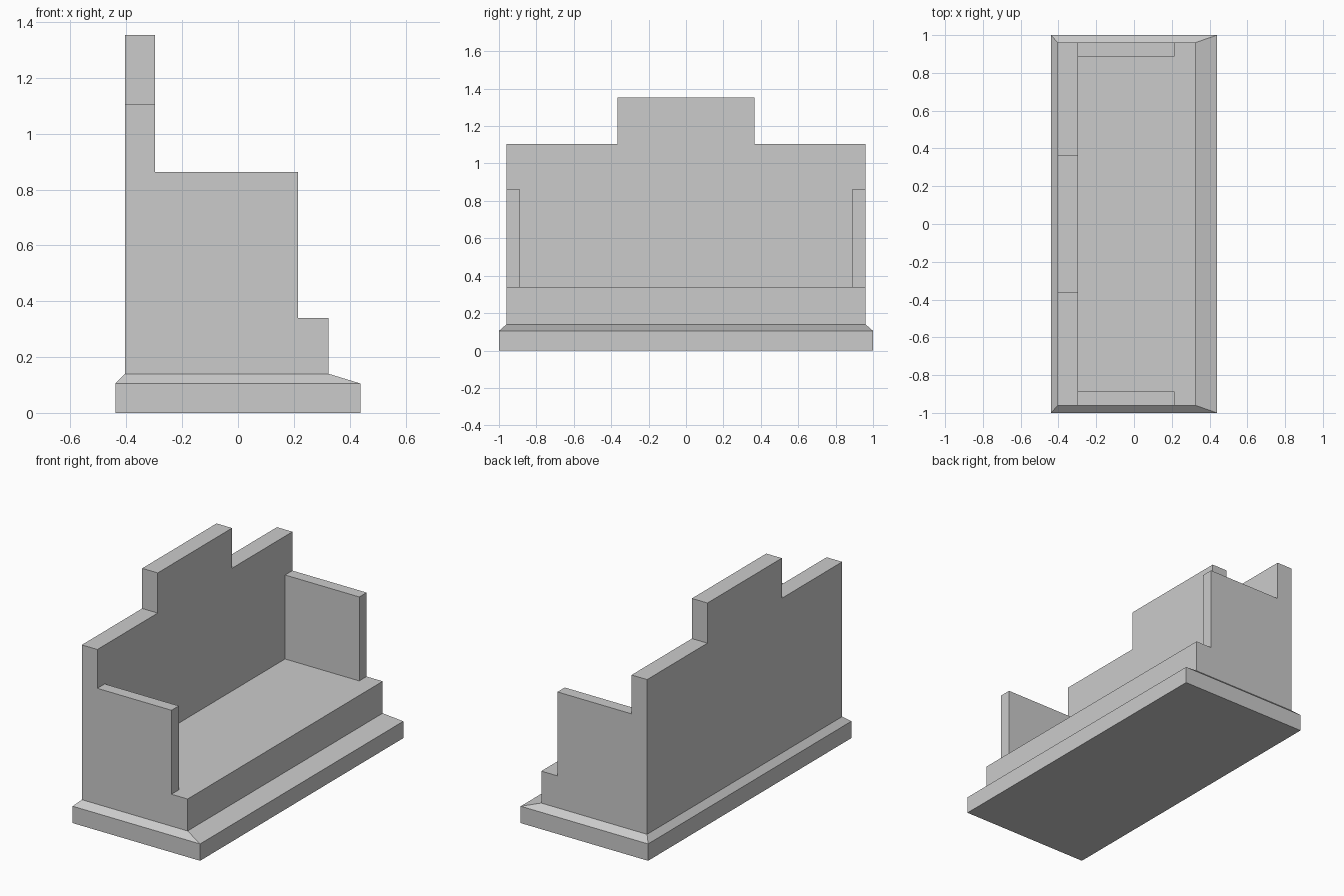
import bpy, bmesh

if "Cube" in bpy.data.objects:
    bpy.data.objects.remove(bpy.data.objects["Cube"])


def finish(name, bm):
    bmesh.ops.recalc_face_normals(bm, faces=bm.faces)
    mesh = bpy.data.meshes.new(name)
    bm.to_mesh(mesh)
    bm.free()
    obj = bpy.data.objects.new(name, mesh)
    bpy.context.collection.objects.link(obj)
    return obj


def loft(name, rings):
    """Closed solid through equal-length rings of points."""
    bm = bmesh.new()
    loops = [[bm.verts.new(p) for p in ring] for ring in rings]
    n = len(loops[0])
    for a, b in zip(loops, loops[1:]):
        for i in range(n):
            j = (i + 1) % n
            bm.faces.new((a[i], a[j], b[j], b[i]))
    bm.faces.new(loops[0])
    bm.faces.new(loops[-1])
    return finish(name, bm)


def rect(x0, x1, y0, y1, z):
    return [(x0, y0, z), (x1, y0, z), (x1, y1, z), (x0, y1, z)]


def box(name, x0, x1, y0, y1, z0, z1):
    return loft(name, [rect(x0, x1, y0, y1, z0), rect(x0, x1, y0, y1, z1)])


BACK, BACK_FRONT, SEAT_FRONT, ARM_FRONT = -0.404, -0.297, 0.325, 0.214
HALF, SEAT_Z, STEP_Z = 0.96, 0.339, 0.14

# Plinth with sloped upper edge
loft("plinth", [rect(-0.439, 0.439, -1, 1, 0),
                rect(-0.439, 0.439, -1, 1, 0.105),
                rect(BACK, SEAT_FRONT, -HALF, HALF, STEP_Z)])

# Seat block
box("seat", BACK_FRONT, SEAT_FRONT, -HALF, HALF, STEP_Z, SEAT_Z)

# Stepped backrest: mirrored half outline pushed through its thickness
half = [(HALF, STEP_Z), (HALF, 1.104), (0.366, 1.104), (0.366, 1.354)]
outline = half + [(-y, z) for y, z in reversed(half)]
loft("backrest", [[(x, y, z) for y, z in outline] for x in (BACK, BACK_FRONT)])

# Armrests
for side, s in (("left", -1), ("right", 1)):
    y0, y1 = sorted((s * 0.888, s * HALF))
    box(f"armrest_{side}", BACK_FRONT, ARM_FRONT, y0, y1, SEAT_Z, 0.862)
